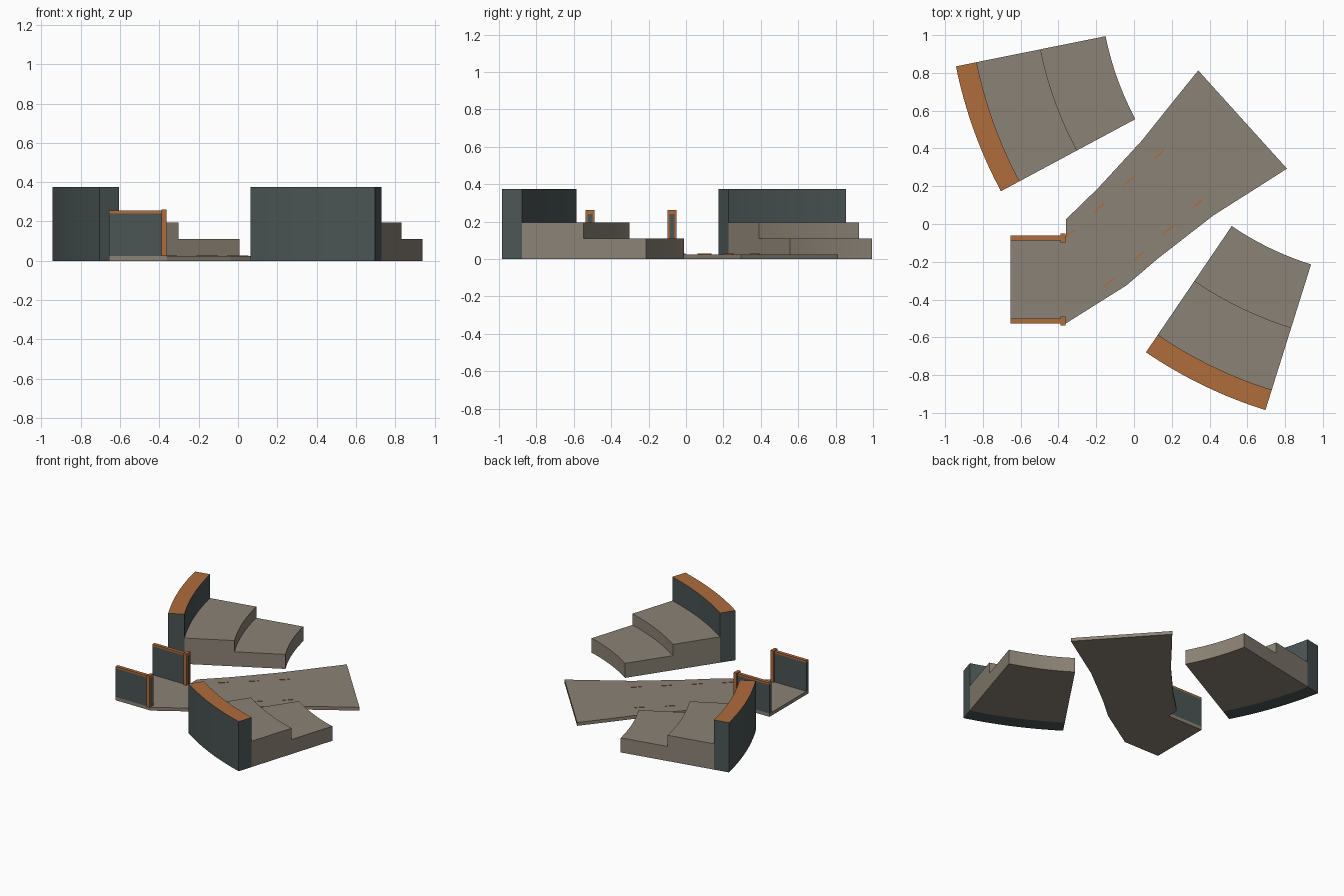
import bpy, bmesh
from math import cos, sin, radians
from mathutils import Vector

if "Cube" in bpy.data.objects:
    bpy.data.objects.remove(bpy.data.objects["Cube"], do_unlink=True)


def material(name, r, g, b):
    m = bpy.data.materials.new(name)
    m.use_nodes = True
    m.diffuse_color = (r, g, b, 1)
    m.node_tree.nodes["Principled BSDF"].inputs["Base Color"].default_value = (r, g, b, 1)
    return m


STONE = material("taupe stone", 0.26, 0.225, 0.18)
SLATE = material("dark slate", 0.07, 0.09, 0.09)
ORANGE = material("burnt orange", 0.43, 0.15, 0.046)


def prism(name, outline, z0, z1, mat, top_mat=None, smooth=False):
    """Extrude a flat counter-clockwise outline upwards; the top may take its own colour."""
    bm = bmesh.new()
    base = bm.faces.new([bm.verts.new((x, y, z0)) for x, y in outline])
    ext = bmesh.ops.extrude_face_region(bm, geom=[base], use_keep_orig=True)
    bmesh.ops.translate(bm, vec=(0, 0, z1 - z0),
                        verts=[v for v in ext["geom"] if isinstance(v, bmesh.types.BMVert)])
    bmesh.ops.recalc_face_normals(bm, faces=bm.faces)
    if top_mat:
        for f in bm.faces:
            if f.normal.z > 0.9:
                f.material_index = 1
    me = bpy.data.meshes.new(name)
    bm.to_mesh(me)
    bm.free()
    me.materials.append(mat)
    if top_mat:
        me.materials.append(top_mat)
    ob = bpy.data.objects.new(name, me)
    bpy.context.collection.objects.link(ob)
    if smooth:
        bpy.ops.object.select_all(action='DESELECT')
        ob.select_set(True)
        bpy.context.view_layer.objects.active = ob
        bpy.ops.object.shade_smooth_by_angle(angle=radians(30))
    return ob


def box(name, x0, x1, y0, y1, z0, z1, mat):
    return prism(name, [(x0, y0), (x1, y0), (x1, y1), (x0, y1)], z0, z1, mat)


# Curved seating banks, all sharing one centre
CENTRE = Vector((1.415, 1.31))
SPREAD, STEPS = 16.8, 16


def sector(r0, r1, start):
    angles = [radians(start + SPREAD * i / STEPS) for i in range(STEPS + 1)]
    ring = lambda r, seq: [CENTRE + r * Vector((cos(a), sin(a))) for a in seq]
    return ring(r1, angles) + ring(r0, reversed(angles))


for side, start in (("right", 191.4), ("left", 235.8)):
    prism(side + "_lower_tier", sector(1.597, 1.948, start), 0, 0.11, STONE, smooth=True)
    prism(side + "_upper_tier", sector(1.948, 2.293, start), 0, 0.195, STONE, smooth=True)
    prism(side + "_back_wall", sector(2.293, 2.405, start), 0, 0.375, SLATE, ORANGE, True)

# Floor slab: entrance bay and widening walkway
FLOOR = 0.025
prism("walkway_floor", [
    (-0.655, -0.526), (-0.36, -0.526), (-0.04, -0.325), (0.13, -0.18), (0.42, 0.045),
    (0.81, 0.293), (0.34, 0.813), (0.20, 0.64), (0.04, 0.44), (-0.19, 0.19),
    (-0.36, 0.025), (-0.36, -0.061), (-0.655, -0.061)], 0, FLOOR, STONE)

# Entrance walls with orange coping and an end frame
for side, y in (("left", -0.074), ("right", -0.513)):
    box(side + "_entrance_wall", -0.655, -0.365, y - 0.013, y + 0.013, FLOOR, 0.241, SLATE)
    box(side + "_wall_coping", -0.655, -0.388, y - 0.013, y + 0.013, 0.241, 0.255, ORANGE)
    for s in (-1, 1):
        a, b = sorted((y + s * 0.013, y + s * 0.024))
        box(side + "_frame_jamb", -0.388, -0.363, a, b, FLOOR, 0.262, ORANGE)
    box(side + "_frame_lintel", -0.388, -0.363, y - 0.013, y + 0.013, 0.241, 0.262, ORANGE)

# Dashed guide lines along the walkway
along = Vector((1, 0.87)).normalized()
across = Vector((-along.y, along.x))
for side, first in (("left", Vector((-0.34, -0.053))), ("right", Vector((-0.132, -0.31)))):
    for i in range(4):
        c = first + i * Vector((0.157, 0.14))
        u, v = along * 0.035, across * 0.004
        prism(side + "_guide_dash", [c - u - v, c + u - v, c + u + v, c - u + v],
              FLOOR, FLOOR + 0.003, ORANGE)
